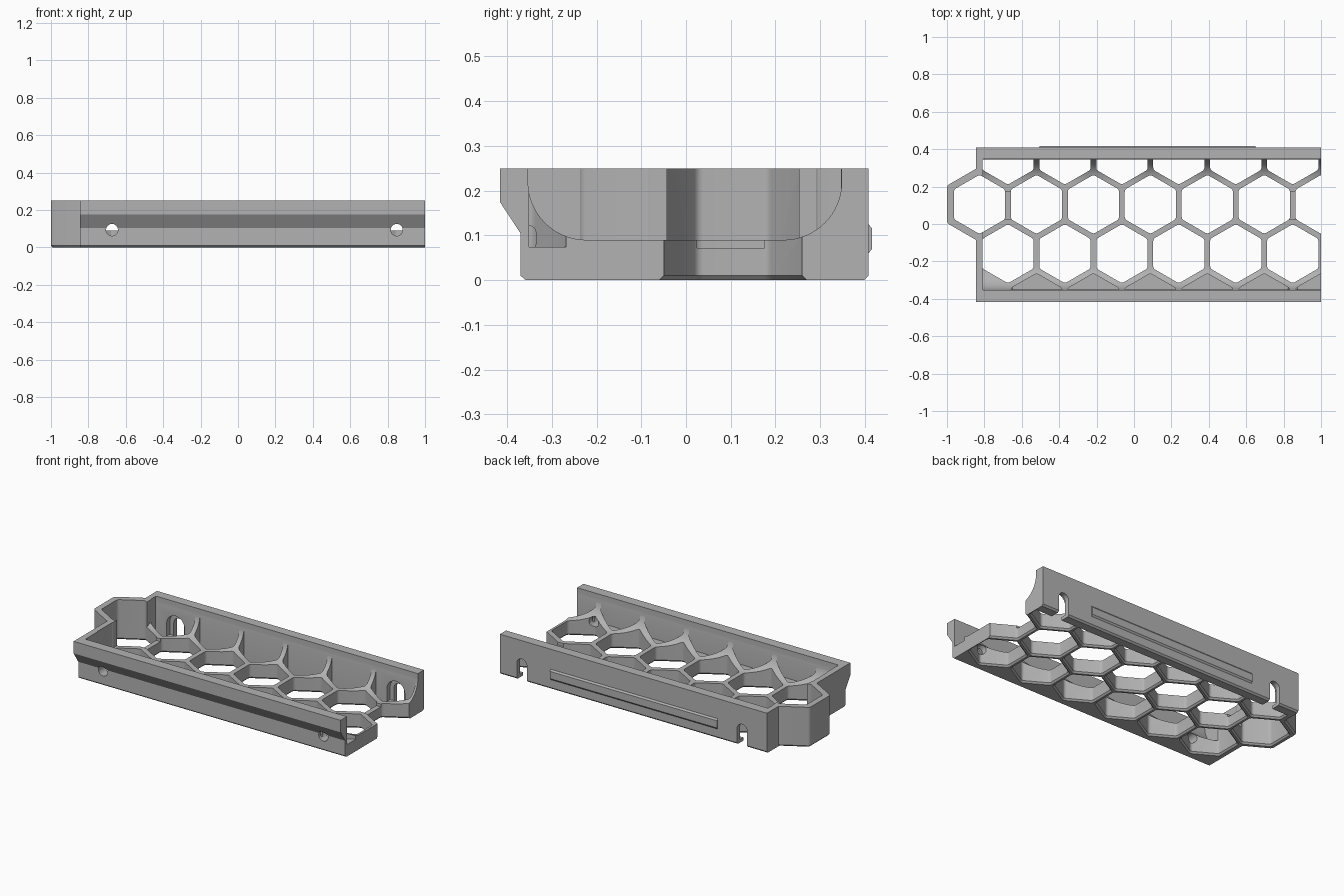
import bpy, bmesh
from math import sin, cos, pi, radians, sqrt

if "Cube" in bpy.data.objects:
    bpy.data.objects.remove(bpy.data.objects["Cube"])

grey = bpy.data.materials.new("plain_grey")
grey.use_nodes = True
COLOUR = (0.45, 0.45, 0.45, 1)
grey.diffuse_color = COLOUR
grey.node_tree.nodes["Principled BSDF"].inputs["Base Color"].default_value = COLOUR

PITCH = 0.3045               # distance between cell centres
CELL = 0.137                 # half width of a cell, flat to flat
ROW = PITCH * sqrt(3) / 2
X0, Y0 = -0.826, 0.105       # centre of the projecting end cell
TOP, FLOOR, END = 0.25, 0.09, -0.845
FRONT_IN, BACK_IN = -0.353, 0.348


def make(name, lofts):
    """One object from closed solids, each a list of matching rings."""
    bm = bmesh.new()
    for rings in lofts:
        rows = [[bm.verts.new(p) for p in ring] for ring in rings]
        n = len(rows[0])
        bm.faces.new(rows[0])
        bm.faces.new(rows[-1])
        for a, b in zip(rows, rows[1:]):
            for i in range(n):
                j = (i + 1) % n
                bm.faces.new((a[i], a[j], b[j], b[i]))
    bmesh.ops.recalc_face_normals(bm, faces=bm.faces)
    mesh = bpy.data.meshes.new(name)
    bm.to_mesh(mesh)
    bm.free()
    ob = bpy.data.objects.new(name, mesh)
    bpy.context.collection.objects.link(ob)
    mesh.materials.append(grey)
    return ob


def along_x(profile, a, b):
    return [[(x, y, z) for y, z in profile] for x in (a, b)]


def along_y(profile, a, b):
    return [[(x, y, z) for x, z in profile] for y in (a, b)]


def box(x1, x2, y1, y2, z1, z2):
    return along_x([(y1, z1), (y2, z1), (y2, z2), (y1, z2)], x1, x2)


def hexagon(cx, cy, z, apothem, r=0.022, low=-9, high=9):
    """Pointed-up hexagon with rounded corners, held between two y limits."""
    pts = []
    reach = (apothem - r) * 2 / sqrt(3)
    for k in range(6):
        mid = radians(30 + 60 * k)
        for s in range(-2, 3):
            a = mid + radians(15 * s)
            y = cy + reach * sin(mid) + r * sin(a)
            pts.append((cx + reach * cos(mid) + r * cos(a), min(max(y, low), high), z))
    return pts


def cell(col, row, bottom=None, low=-9, high=9):
    """Cutter for one cell, flared at the underside when it goes right through."""
    cx = X0 + PITCH * (col + (row % 2) / 2)
    cy = Y0 + ROW * row
    levels = [(-0.01, CELL + 0.018), (0.01, CELL), (0.4, CELL)]
    if bottom is not None:
        levels = [(bottom, CELL), (0.4, CELL)]
    return [hexagon(cx, cy, z, ap, low=low, high=high) for z, ap in levels]


def arch(cx, cz, r, bottom):
    curve = [(cx + r * cos(pi * i / 16), cz + r * sin(pi * i / 16)) for i in range(17)]
    return [(cx + r, bottom)] + curve + [(cx - r, bottom)]


def boolean(target, tool, operation):
    mod = target.modifiers.new(operation.lower(), 'BOOLEAN')
    mod.object, mod.operation, mod.solver = tool, operation, 'EXACT'
    bpy.context.view_layer.objects.active = target
    bpy.ops.object.modifier_apply(modifier=mod.name)
    bpy.data.objects.remove(tool)


# Solid body: overhanging front lip, chamfered underside
outer = [(-0.358, 0), (0.398, 0), (0.408, 0.01), (0.408, TOP), (-0.416, TOP),
         (-0.416, 0.175), (-0.37, 0.105), (-0.37, 0.01)]
tray = make("honeycomb_tray", [along_x(outer, END, 1)])

# Projecting hexagonal end cell
end_cell = make("end_cell", [[hexagon(X0, Y0, z, ap) for z, ap in
                             ((0, 0.164), (0.01, 0.174), (TOP, 0.174))]])
boolean(tray, end_cell, 'UNION')

# Channel with rounded lower sides, open at one end
R = 0.13
channel = [(FRONT_IN, 0.4)]
for i in range(17):
    a = pi + pi / 2 * i / 16
    channel.append((FRONT_IN + R + R * cos(a), FLOOR + R + R * sin(a)))
for i in range(17):
    a = -pi / 2 + pi / 2 * i / 16
    channel.append((BACK_IN - R + R * cos(a), FLOOR + R + R * sin(a)))
channel.append((BACK_IN, 0.4))
boolean(tray, make("channel_cutter", [along_x(channel, -0.807, 1.2)]), 'DIFFERENCE')

# Cells: two full rows, a clipped back row, and shallow front pockets
cells = [cell(c, 0) for c in range(7)]
cells += [cell(c, -1) for c in range(6)]
cells += [cell(c, 1, high=BACK_IN - 0.002) for c in range(6)]
cells += [cell(c, -2, bottom=0.074, low=FRONT_IN + 0.002) for c in range(1, 7)]
boolean(tray, make("cell_cutter", cells), 'DIFFERENCE')

# Lowered ribs beside the end cells
ribs = [box(x - 0.03, x + 0.03, 0.025, 0.175, 0.072, 0.2)
        for x in (X0 + PITCH / 2, X0 + PITCH * 5.5)]
boolean(tray, make("rib_cutter", ribs), 'DIFFERENCE')

# Screw holes in front, arched slots with wider inner recesses behind
screws = [X0 + PITCH / 2, X0 + PITCH * 5.5]
holes = []
for x in screws:
    ring = [(x + 0.032 * cos(pi * i / 16), 0.094 + 0.032 * sin(pi * i / 16)) for i in range(32)]
    holes.append(along_y(ring, -0.6, -0.2))
boolean(tray, make("hole_cutter", holes), 'DIFFERENCE')
boolean(tray, make("recess_cutter", [along_y(arch(x, 0.1, 0.062, 0.02), 0.3, 0.378)
                                     for x in screws]), 'DIFFERENCE')
boolean(tray, make("slot_cutter", [along_y(arch(x, 0.1, 0.035, -0.1), 0.3, 0.5)
                                   for x in screws]), 'DIFFERENCE')

# Raised rail on the back
rail_profile = [(0.4, 0.06), (0.408, 0.06), (0.416, 0.07), (0.416, 0.115),
                (0.408, 0.125), (0.4, 0.125)]
rail = make("back_rail", [along_x(rail_profile, -0.505, 0.65)])

for ob in (tray, rail):
    bpy.ops.object.select_all(action='DESELECT')
    ob.select_set(True)
    bpy.context.view_layer.objects.active = ob
    bpy.ops.object.shade_smooth_by_angle(angle=radians(25))
